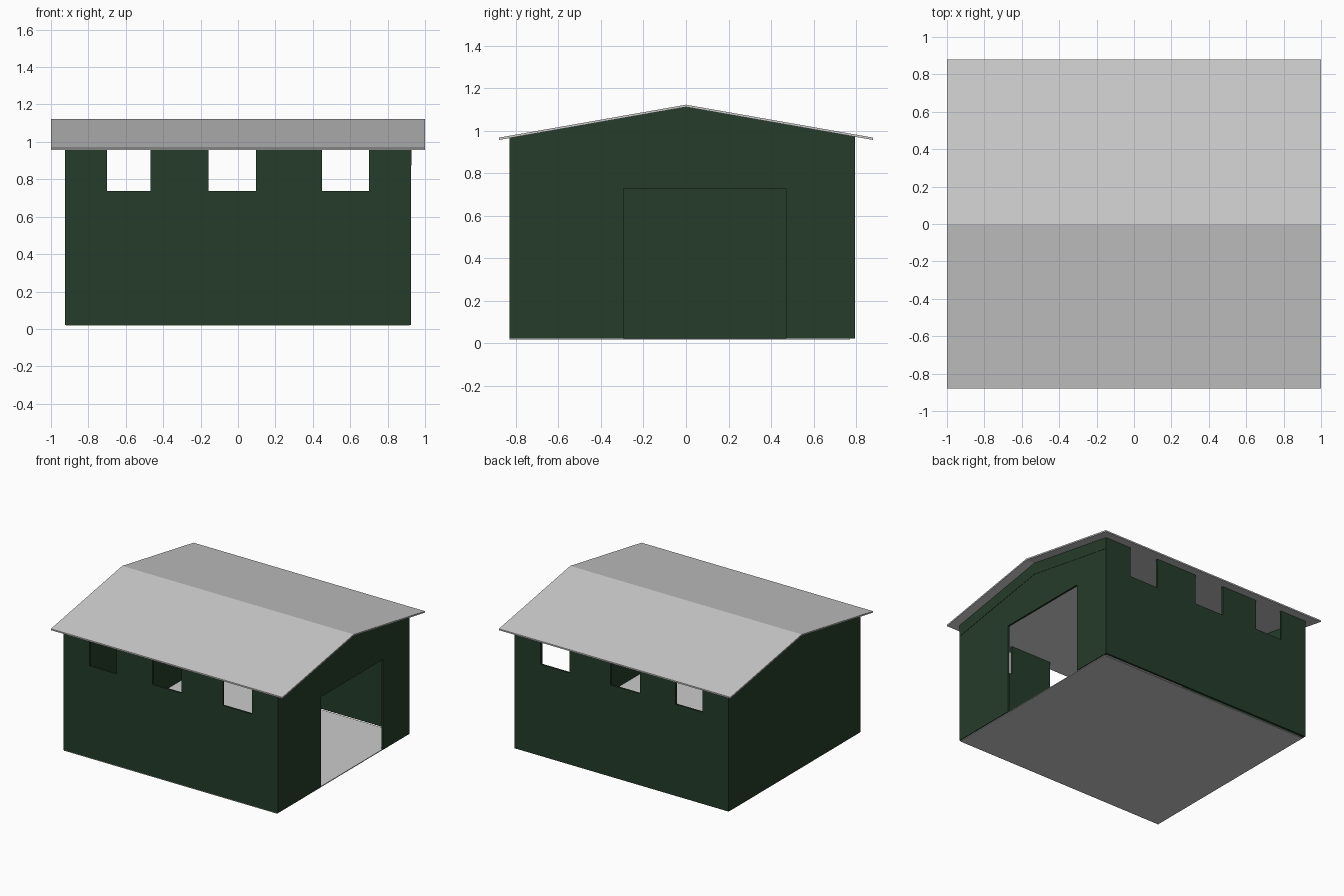
import bpy, bmesh
from mathutils import Vector

if "Cube" in bpy.data.objects:
    bpy.data.objects.remove(bpy.data.objects["Cube"])

X, YF, YB, T = 0.925, -0.83, 0.795, 0.015   # wall outer limits and thickness
Z0, RIDGE, SLOPE = 0.022, 1.122, 0.176
ROOF_T = 0.011

green = bpy.data.materials.new("dark_green")
green.diffuse_color = (0.018, 0.045, 0.023, 1)
green.use_nodes = True
green.node_tree.nodes["Principled BSDF"].inputs["Base Color"].default_value = green.diffuse_color


def under(y):
    """Height of the roof underside at y."""
    return RIDGE - ROOF_T - SLOPE * abs(y)


def prism(name, pts, extrude, mat=None):
    """Extrude a flat outline of 3D points along a vector."""
    bm = bmesh.new()
    face = bm.faces.new([bm.verts.new(p) for p in pts])
    out = bmesh.ops.extrude_face_region(bm, geom=[face])
    moved = [v for v in out["geom"] if isinstance(v, bmesh.types.BMVert)]
    bmesh.ops.translate(bm, verts=moved, vec=Vector(extrude))
    bmesh.ops.recalc_face_normals(bm, faces=bm.faces)
    me = bpy.data.meshes.new(name)
    bm.to_mesh(me)
    bm.free()
    if mat:
        me.materials.append(mat)
    ob = bpy.data.objects.new(name, me)
    bpy.context.collection.objects.link(ob)
    return ob


# Long walls, notched by three windows that open up to the roof
def long_wall(name, y, direction):
    top, sill = under(y), 0.737
    pts = [(-X + T, Z0), (-X + T, top)]
    for a, b in ((-0.70, -0.467), (-0.158, 0.095), (0.45, 0.70)):
        pts += [(a, top), (a, sill), (b, sill), (b, top)]
    pts += [(X - T, top), (X - T, Z0)]
    prism(name, [(x, y, z) for x, z in pts], (0, direction * T, 0), green)


long_wall("front_wall", YF, 1)
long_wall("back_wall", YB, -1)

# Gable walls, the right one with a wide doorway
gable = [(YF, Z0), (YF, under(YF)), (0, under(0)), (YB, under(YB)), (YB, Z0)]
door = [(0.47, Z0), (0.47, 0.727), (-0.295, 0.727), (-0.295, Z0)]
prism("left_gable_wall", [(-X, y, z) for y, z in gable], (T, 0, 0), green)
prism("right_gable_wall", [(X, y, z) for y, z in gable + door], (-T, 0, 0), green)

# Thin band under the right gable edge
line = [(y, under(y)) for y in (YF, 0, YB)]
band = line + [(y, z - 0.09) for y, z in reversed(line)]
prism("gable_band", [(X, y, z) for y, z in band], (0.002, 0, 0), green)

# Folded roof sheet
edge = [(y, RIDGE - SLOPE * abs(y)) for y in (-0.88, 0, 0.88)]
sheet = edge + [(y, z - ROOF_T) for y, z in reversed(edge)]
prism("roof", [(-1, y, z) for y, z in sheet], (2, 0, 0))

# Floor slab, leaving a slim gap at the back wall
corners = [(-0.92, YF), (0.918, YF), (0.918, 0.77), (-0.92, 0.77)]
prism("floor", [(x, y, 0.017) for x, y in corners], (0, 0, 0.006))
